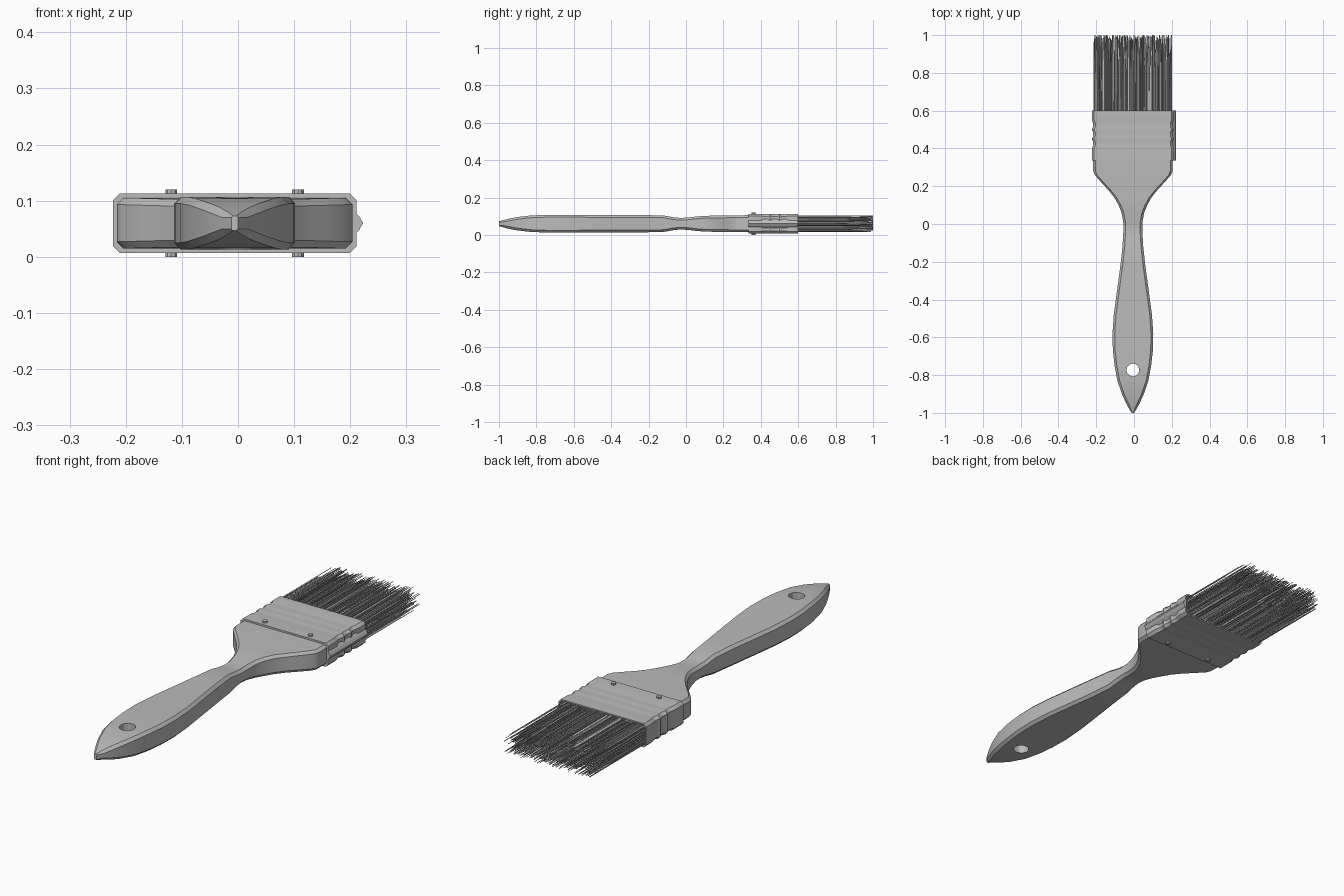
import bpy, bmesh, math, random
from mathutils import Vector

if "Cube" in bpy.data.objects:
    bpy.data.objects.remove(bpy.data.objects["Cube"])

random.seed(4)
ZC = 0.06      # mid height of the brush
XC = -0.006    # centre line of the brush

grey = bpy.data.materials.new("plain grey")
grey.diffuse_color = (0.5, 0.5, 0.5, 1)
grey.use_nodes = True
grey.node_tree.nodes["Principled BSDF"].inputs["Base Color"].default_value = grey.diffuse_color


def finish(bm, name, angle=None):
    bmesh.ops.recalc_face_normals(bm, faces=bm.faces)
    me = bpy.data.meshes.new(name)
    bm.to_mesh(me)
    bm.free()
    ob = bpy.data.objects.new(name, me)
    bpy.context.collection.objects.link(ob)
    me.materials.append(grey)
    if angle:
        bpy.ops.object.select_all(action='DESELECT')
        ob.select_set(True)
        bpy.context.view_layer.objects.active = ob
        bpy.ops.object.shade_smooth_by_angle(angle=math.radians(angle))
    return ob


def section(w, h, c):
    """Rectangle with chamfered corners, half sizes w and h."""
    c = min(c, w * 0.5, h * 0.5)
    return [(w, -h + c), (w, h - c), (w - c, h), (-w + c, h),
            (-w, h - c), (-w, -h + c), (-w + c, -h), (w - c, -h)]


def loft(bm, stations):
    """Skin chamfered sections given as (y, half width, half height, chamfer)."""
    rings = [[bm.verts.new((XC + x, y, ZC + z)) for x, z in section(w, h, c)]
             for y, w, h, c in stations]
    for a, b in zip(rings, rings[1:]):
        for i in range(8):
            j = (i + 1) % 8
            bm.faces.new((a[i], a[j], b[j], b[i]))
    bm.faces.new(rings[0])
    bm.faces.new(rings[-1])


def cylinder(name, x, y, z, r, depth, sides):
    bm = bmesh.new()
    bmesh.ops.create_cone(bm, cap_ends=True, segments=sides, radius1=r, radius2=r, depth=depth)
    bmesh.ops.translate(bm, verts=bm.verts, vec=(x, y, z))
    return finish(bm, name)


# Handle: pointed tip, swollen grip, thin neck, flared shoulders
profile = [(-1, .006, .013), (-.975, .022, .020), (-.94, .040, .029), (-.9, .058, .036),
           (-.83, .082, .044), (-.75, .097, .047), (-.67, .106, .047), (-.58, .108, .047),
           (-.48, .101, .046), (-.36, .085, .046), (-.22, .066, .046), (-.12, .055, .044),
           (-.07, .052, .035), (-.03, .050, .031), (.01, .051, .033), (.06, .060, .039),
           (.10, .076, .042), (.14, .098, .043), (.18, .130, .043), (.22, .167, .044),
           (.26, .202, .045), (.28, .210, .045), (.40, .210, .046)]
bm = bmesh.new()
loft(bm, [(y, w, h, .012) for y, w, h in profile])
handle = finish(bm, "handle")

# Hanging hole through the grip
cutter = cylinder("hole_cutter", XC, -.773, ZC, .034, .3, 12)
mod = handle.modifiers.new("hole", 'BOOLEAN')
mod.object = cutter
mod.solver = 'EXACT'
bpy.ops.object.select_all(action='DESELECT')
handle.select_set(True)
bpy.context.view_layer.objects.active = handle
bpy.ops.object.modifier_apply(modifier=mod.name)
bpy.data.objects.remove(cutter)
bpy.ops.object.shade_smooth_by_angle(angle=math.radians(30))

# Metal band with crimped ridges, ending in a recessed mouth
crimps = [(.335, 0), (.40, 0), (.415, .006), (.435, .006), (.45, 0), (.465, .006),
          (.485, .006), (.50, 0), (.515, .006), (.535, .006), (.55, 0), (.60, 0)]
bm = bmesh.new()
loft(bm, [(y, .217 - d, .053 - d * .3, .012) for y, d in crimps]
     + [(.60, .211, .047, .010), (.585, .211, .047, .010)])
finish(bm, "metal_band", 25)

# Folded seam along the right edge of the band
bm = bmesh.new()
ends = [[bm.verts.new((x, y, ZC + z)) for x, z in
         ((.205, -.024), (.216, -.012), (.223, 0), (.216, .012), (.205, .024))]
        for y in (.335, .60)]
for i in range(5):
    j = (i + 1) % 5
    bm.faces.new((ends[0][i], ends[0][j], ends[1][j], ends[1][i]))
for e in ends:
    bm.faces.new(e)
finish(bm, "band_seam")

# Rivets through both faces of the band
for label, x in (("left", -.119), ("right", .107)):
    cylinder("rivet_" + label, x, .36, ZC, .011, .12, 10)

# Bristles: thin three-sided strands of uneven length
bm = bmesh.new()
for n in range(1100):
    x = XC + random.uniform(-.207, .207)
    z = ZC + random.uniform(-.043, .043)
    tip_y = 1 - .17 * random.random() ** 1.3
    if n % 40 == 0:
        tip_y = 1
    r = random.uniform(.0015, .0024)
    turn = random.uniform(0, math.tau)
    ring = [Vector((r * math.cos(turn + k * math.tau / 3), 0,
                    r * math.sin(turn + k * math.tau / 3))) for k in range(3)]
    base = [bm.verts.new(Vector((x, .58, z)) + v) for v in ring]
    tip = [bm.verts.new(Vector((x, tip_y, z)) + v * .8) for v in ring]
    for k in range(3):
        m = (k + 1) % 3
        bm.faces.new((base[k], base[m], tip[m], tip[k]))
    bm.faces.new(tip)
finish(bm, "bristles")
